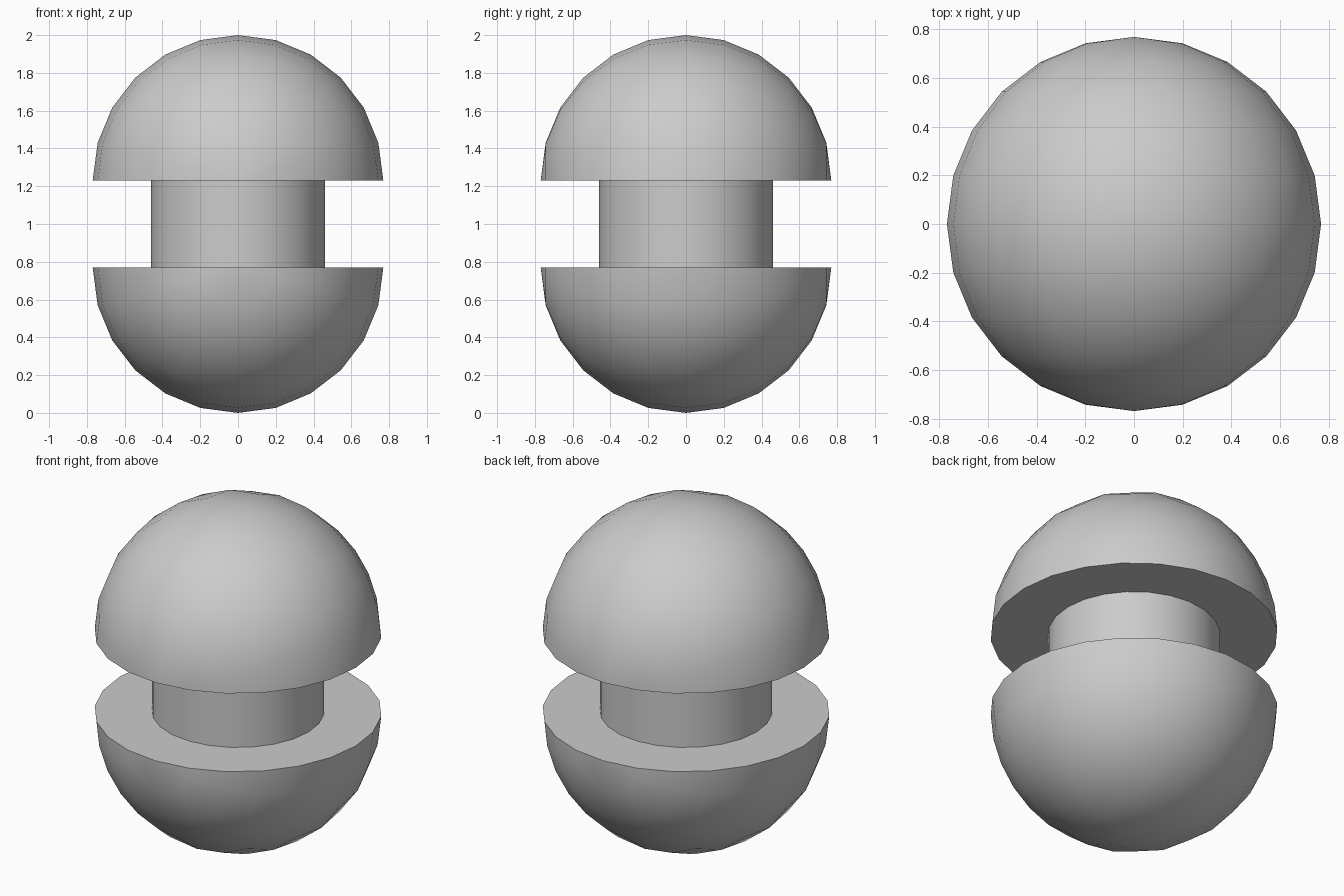
import bpy, bmesh, math
from mathutils import Matrix

if "Cube" in bpy.data.objects:
    bpy.data.objects.remove(bpy.data.objects["Cube"])

R = 2 / 2.6          # dome radius
POST_R = 0.6 * R     # connecting post radius
GAP = 2 - 2 * R      # distance between the domes


def add_object(name, bm):
    bmesh.ops.recalc_face_normals(bm, faces=bm.faces[:])
    mesh = bpy.data.meshes.new(name)
    bm.to_mesh(mesh)
    bm.free()
    obj = bpy.data.objects.new(name, mesh)
    bpy.context.collection.objects.link(obj)
    bpy.ops.object.select_all(action='DESELECT')
    obj.select_set(True)
    bpy.context.view_layer.objects.active = obj
    bpy.ops.object.shade_smooth_by_angle(angle=math.radians(30))
    return obj


def dome(name, sign, base_z):
    # sphere with its poles along y, halved at its centre and capped flat
    bm = bmesh.new()
    bmesh.ops.create_uvsphere(bm, u_segments=24, v_segments=12, radius=R,
                              matrix=Matrix.Rotation(math.pi / 2, 4, 'X'))
    bmesh.ops.delete(bm, geom=[v for v in bm.verts if v.co.z * sign < -1e-4],
                     context='VERTS')
    rim = [e for e in bm.edges if e.is_boundary]
    bmesh.ops.holes_fill(bm, edges=rim, sides=0)
    bmesh.ops.translate(bm, verts=bm.verts[:], vec=(0, 0, base_z))
    return add_object(name, bm)


# Domes
dome("upper_dome", 1, R + GAP)
dome("lower_dome", -1, R)

# Connecting post
bm = bmesh.new()
bmesh.ops.create_cone(bm, cap_ends=True, segments=24, radius1=POST_R,
                      radius2=POST_R, depth=GAP,
                      matrix=Matrix.Translation((0, 0, 1)))
add_object("post", bm)
